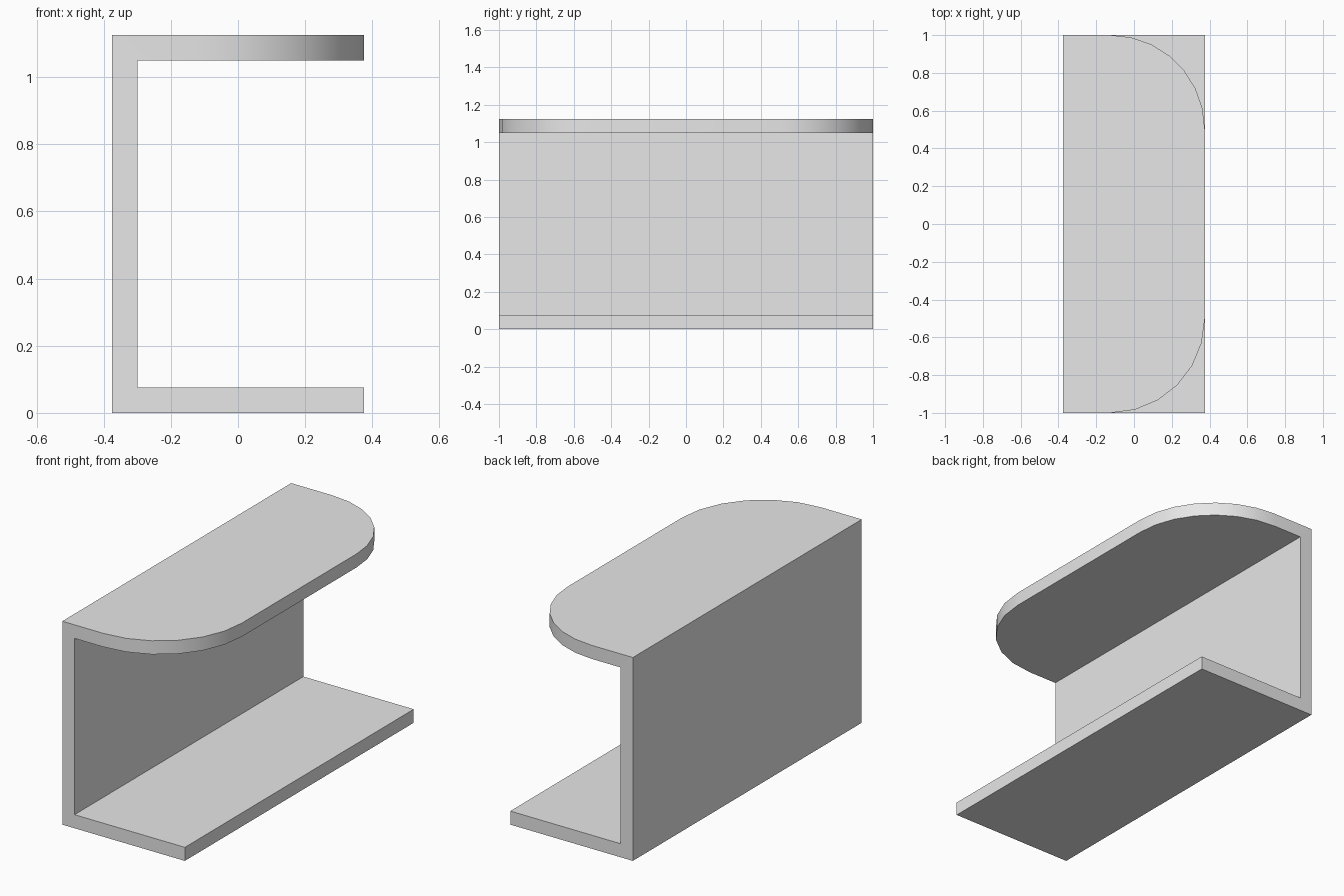
import bpy, bmesh, math

cube = bpy.data.objects.get("Cube")
if cube:
    bpy.data.objects.remove(cube, do_unlink=True)

# Overall sizes
HALF_W, HALF_L, HEIGHT, THICK = 0.375, 1.0, 1.125, 0.075
RADIUS = 0.5

grey = bpy.data.materials.new("light_grey")
grey.use_nodes = True
grey.diffuse_color = (0.8, 0.8, 0.8, 1)
grey.node_tree.nodes["Principled BSDF"].inputs["Base Color"].default_value = (0.8, 0.8, 0.8, 1)

# C-shaped profile: base shelf, back wall and top shelf in one solid
inner = -HALF_W + THICK
profile = [(-HALF_W, 0), (HALF_W, 0), (HALF_W, THICK), (inner, THICK),
           (inner, HEIGHT - THICK), (HALF_W, HEIGHT - THICK),
           (HALF_W, HEIGHT), (-HALF_W, HEIGHT)]

bm = bmesh.new()
face = bm.faces.new([bm.verts.new((x, -HALF_L, z)) for x, z in profile])
ext = bmesh.ops.extrude_face_region(bm, geom=[face])
moved = [v for v in ext["geom"] if isinstance(v, bmesh.types.BMVert)]
bmesh.ops.translate(bm, verts=moved, vec=(0, 2 * HALF_L, 0))
bmesh.ops.recalc_face_normals(bm, faces=bm.faces[:])


# Round the two free corners of the top shelf
def is_corner(edge, side):
    return all(v.co.x > HALF_W - 0.01 and v.co.z > HEIGHT - THICK - 0.01
               and v.co.y * side > HALF_L - 0.01 for v in edge.verts)


for side, segments in ((-1, 6), (1, 7)):
    corner = [e for e in bm.edges if is_corner(e, side)]
    bmesh.ops.bevel(bm, geom=corner, offset=RADIUS, offset_type='OFFSET',
                    segments=segments, profile=0.5, affect='EDGES',
                    clamp_overlap=False)

mesh = bpy.data.meshes.new("c_shaped_shelf")
bm.to_mesh(mesh)
bm.free()
mesh.materials.append(grey)
shelf = bpy.data.objects.new("c_shaped_shelf", mesh)
bpy.context.collection.objects.link(shelf)

# Smooth curved corners, sharp edges elsewhere
bpy.ops.object.select_all(action='DESELECT')
shelf.select_set(True)
bpy.context.view_layer.objects.active = shelf
bpy.ops.object.shade_smooth_by_angle(angle=math.radians(30))
